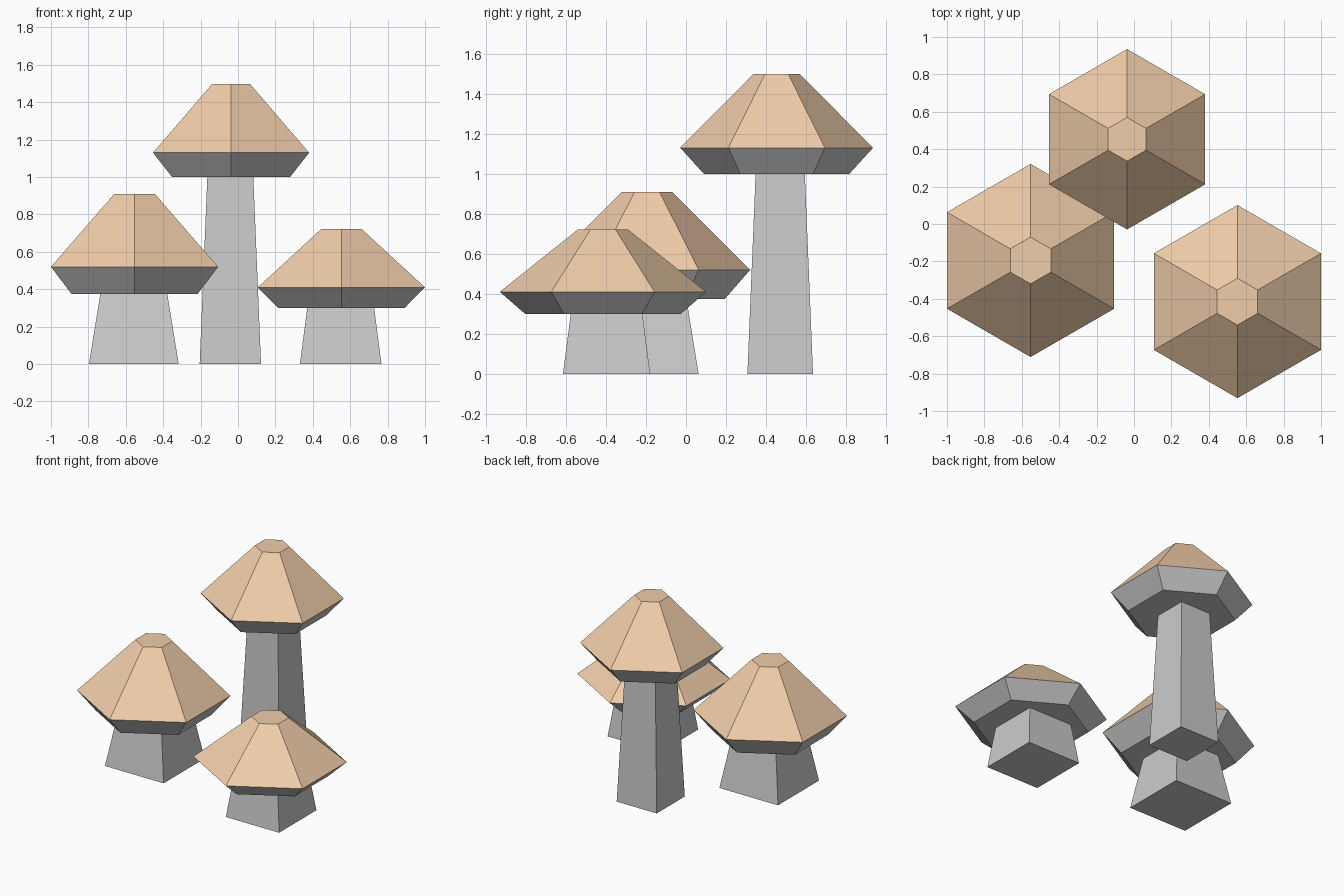
import bpy, bmesh
from math import sin, cos, pi, sqrt

if "Cube" in bpy.data.objects:
    bpy.data.objects.remove(bpy.data.objects["Cube"])

peach = bpy.data.materials.new("peach")
peach.diffuse_color = (0.87, 0.61, 0.40, 1.0)
peach.use_nodes = True
peach.node_tree.nodes["Principled BSDF"].inputs["Base Color"].default_value = peach.diffuse_color


def frustum(name, centre, rings, sides, turn, close_bottom, close_top, mat=None):
    """Flat-sided tapered solid; rings are (circumradius, z) from bottom to top."""
    bm = bmesh.new()
    loops = []
    for r, z in rings:
        loops.append([bm.verts.new((r * cos(turn + 2 * pi * i / sides),
                                    r * sin(turn + 2 * pi * i / sides), z))
                      for i in range(sides)])
    for low, high in zip(loops, loops[1:]):
        for i in range(sides):
            j = (i + 1) % sides
            bm.faces.new((low[i], low[j], high[j], high[i]))
    if close_bottom:
        bm.faces.new(loops[0][::-1])
    if close_top:
        bm.faces.new(loops[-1])
    mesh = bpy.data.meshes.new(name)
    bm.to_mesh(mesh)
    bm.free()
    obj = bpy.data.objects.new(name, mesh)
    obj.location = (centre[0], centre[1], 0)
    bpy.context.collection.objects.link(obj)
    if mat:
        mesh.materials.append(mat)
    return obj


def mushroom(label, x, y, radius, under_z, rim_z, top_z, stem_low, stem_high):
    # square stem, slightly off the cap's centre
    frustum(label + "_stem", (x - 0.004, y + 0.018),
            [(stem_low * sqrt(2), 0), (stem_high * sqrt(2), under_z)],
            4, pi / 4, True, True)
    # grey underside of the cap
    frustum(label + "_cap_underside", (x, y),
            [(radius * 0.755, under_z), (radius, rim_z)], 6, pi / 2, True, False)
    # coloured cap
    frustum(label + "_cap", (x, y),
            [(radius, rim_z), (radius * 0.242, top_z)], 6, pi / 2, False, True, peach)


mushroom("left", -0.553, -0.195, 0.516, 0.375, 0.52, 0.91, 0.24, 0.179)
mushroom("tall", -0.037, 0.453, 0.482, 1.0, 1.13, 1.498, 0.164, 0.123)
mushroom("right", 0.553, -0.415, 0.516, 0.30, 0.41, 0.722, 0.218, 0.179)
